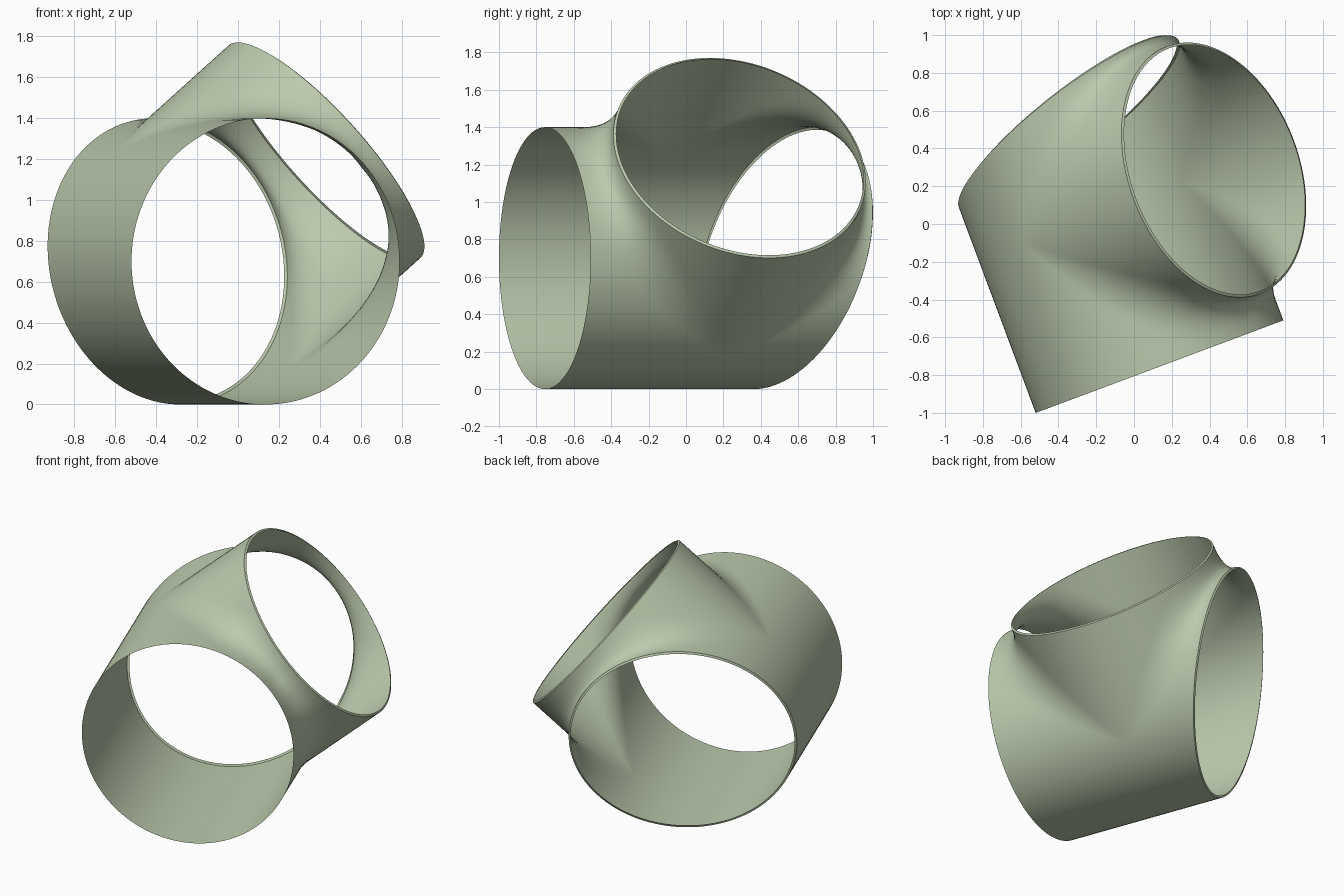
import bpy, bmesh
from math import sin, cos, pi, radians
from mathutils import Vector

cube = bpy.data.objects.get("Cube")
if cube:
    bpy.data.objects.remove(cube)

R = 0.7            # radius of both pipes
BRANCH_T = 0.875   # where the branch axis meets the main axis
BRANCH_W = 0.83    # height of the branch rim above the main axis
SEG, RUN, FIL = 64, 6, 10

# Local frame: along the main pipe, along the branch, and sideways
origin = Vector((0.135, -0.755, R))
along = Vector((-0.35, 0.936, 0)).normalized()
branch = Vector((0.715, 0.267, 0.645)).normalized()
side = branch.cross(along).normalized()


def place(p):
    t, m, w = p
    return origin + along * t + side * m + branch * w


def cut(a):
    """Oblique back end of the main pipe."""
    return 1.37 + 0.39 * R * cos(a)


def run(p, q, n):
    p, q = Vector(p), Vector(q)
    return [p.lerp(q, i / n) for i in range(n + 1)]


def back_lip(a):
    return Vector((cut(a) + 0.006, 0.98 * R * sin(a), 0.98 * R * cos(a)))


def elbow(a, sign):
    """Line along the main pipe, round the fillet and up the branch."""
    m, w = R * sin(a), R * max(cos(a), 0)
    t = BRANCH_T + sign * w
    end = 0 if sign < 0 else cut(a)
    r = 0.13 * cos(a) + 0.12 * abs(sin(2 * a))
    rt = max(0, min(r, 0.9 * abs(end - t)))
    rw = max(0, min(r, 0.9 * (BRANCH_W - w)))
    p, c, q = Vector((t + sign * rt, m, w)), Vector((t, m, w)), Vector((t, m, w + rw))
    pts = run((end, m, w), p, RUN)
    for i in range(1, FIL + 1):
        k = i / FIL
        pts.append(p.lerp(c, k).lerp(c.lerp(q, k), k))
    pts += run(q, (t, m, BRANCH_W), RUN)[1:]
    pts.append(Vector((BRANCH_T + 0.98 * (t - BRANCH_T), 0.98 * m, BRANCH_W + 0.006)))
    return [back_lip(a)] + pts if sign > 0 else pts


def straight(a):
    """Line along the plain side of the main pipe."""
    m, w = R * sin(a), R * cos(a)
    mid = (BRANCH_T, m, w)
    return run((0, m, w), mid, RUN) + run(mid, (cut(a), m, w), RUN)[1:] + [back_lip(a)]


bm = bmesh.new()


def skin(lines):
    rows = [[bm.verts.new(place(p)) for p in line] for line in lines]
    for a, b in zip(rows, rows[1:]):
        for i in range(len(a) - 1):
            bm.faces.new((a[i], a[i + 1], b[i + 1], b[i]))


# Near the branch, front and back of it, then the plain half
near = [-pi / 2 + pi * i / SEG for i in range(SEG + 1)]
skin([elbow(a, -1) for a in near])
skin([elbow(a, 1) for a in near])
skin([straight(a + pi) for a in near])
bmesh.ops.remove_doubles(bm, verts=bm.verts, dist=0.0004)
bmesh.ops.dissolve_degenerate(bm, edges=bm.edges, dist=0.0001)
bmesh.ops.recalc_face_normals(bm, faces=bm.faces)

mesh = bpy.data.meshes.new("branched_pipe")
bm.to_mesh(mesh)
bm.free()
pipe = bpy.data.objects.new("branched_pipe", mesh)
bpy.context.collection.objects.link(pipe)

# Pale green material
mat = bpy.data.materials.new("pale_green")
mat.use_nodes = True
colour = (0.50, 0.59, 0.42, 1)
mat.diffuse_color = colour
mat.node_tree.nodes["Principled BSDF"].inputs["Base Color"].default_value = colour
mesh.materials.append(mat)

bpy.ops.object.select_all(action='DESELECT')
pipe.select_set(True)
bpy.context.view_layer.objects.active = pipe
bpy.ops.object.shade_smooth_by_angle(angle=radians(40))
